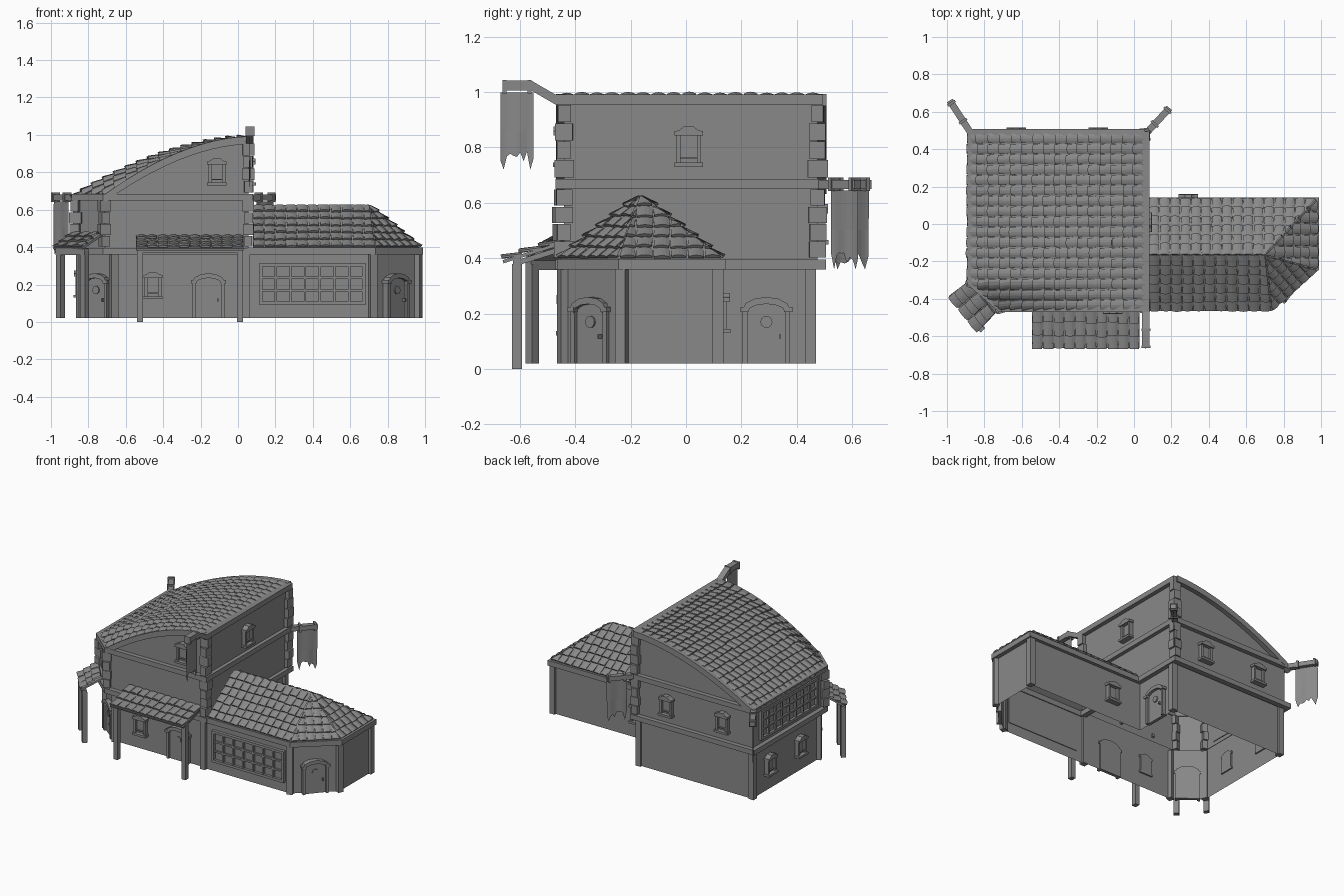
import bpy, bmesh, math, random
from mathutils import Vector as V, Matrix as M

if "Cube" in bpy.data.objects:
    bpy.data.objects.remove(bpy.data.objects["Cube"])
random.seed(4)
R = random.uniform
GREY = bpy.data.materials.new("dark_grey")
GREY.diffuse_color = (.25, .25, .25, 1)
GREY.use_nodes = True
GREY.node_tree.nodes["Principled BSDF"].inputs["Base Color"].default_value = GREY.diffuse_color

def finish(name, bm, normals=True):
    if normals:
        bmesh.ops.recalc_face_normals(bm, faces=bm.faces)
    me = bpy.data.meshes.new(name)
    bm.to_mesh(me); bm.free()
    me.materials.append(GREY)
    ob = bpy.data.objects.new(name, me)
    bpy.context.collection.objects.link(ob)
    return ob

def frame(x, y, z, deg=0):
    return M.Translation((x, y, z)) @ M.Rotation(math.radians(deg), 4, 'Z')

def loft(bm, a, b):
    va, vb = [bm.verts.new(p) for p in a], [bm.verts.new(p) for p in b]
    n = len(va)
    for i in range(n):
        bm.faces.new((va[i], va[(i+1) % n], vb[(i+1) % n], vb[i]))
    bm.faces.new(va[::-1]); bm.faces.new(vb)

def prism(bm, pts, y0, y1, m):
    loft(bm, [m @ V((x, y0, z)) for x, z in pts], [m @ V((x, y1, z)) for x, z in pts])

def box(bm, x0, x1, y0, y1, z0, z1, m=M()):
    prism(bm, [(x0, z0), (x1, z0), (x1, z1), (x0, z1)], y0, y1, m)

def band(name, pts, w, h, closed=False):
    """Timber of width w and depth h below a path, mitred at the corners."""
    pts = [V(p) for p in pts]; n = len(pts); bm = bmesh.new(); rings = []
    for i, p in enumerate(pts):
        d = []
        for j, k in ((i-1, i), (i, i+1)):
            if closed or (j >= 0 and k < n):
                e = pts[k % n] - pts[j % n]
                d.append(V((-e.y, e.x, 0)).normalized())
        m = (d[0]+d[-1]) / (1+d[0].dot(d[-1])) * w/2
        dn = V((0, 0, -h))
        rings.append([bm.verts.new(q) for q in (p+m, p-m, p-m+dn, p+m+dn)])
    for i in range(n if closed else n-1):
        a, b = rings[i], rings[(i+1) % n]
        for k in range(4):
            bm.faces.new((a[k], a[(k+1) % 4], b[(k+1) % 4], b[k]))
    if not closed:
        bm.faces.new(rings[0]); bm.faces.new(rings[-1])
    return finish(name, bm)

def walls(name, pts, z0, top, closed=True, n=12):
    bm = bmesh.new()
    for i in range(len(pts) if closed else len(pts)-1):
        a, b = V(pts[i]), V(pts[(i+1) % len(pts)])
        for k in range(n):
            p, q = a.lerp(b, k/n), a.lerp(b, (k+1)/n)
            bm.faces.new([bm.verts.new(c) for c in ((*p, z0), (*q, z0), (*q, top(*q)), (*p, top(*p)))])
    bmesh.ops.remove_doubles(bm, verts=bm.verts, dist=1e-5)
    finish(name, bm, False)

def tiles(name, surf, cols, rows, clips=()):
    """Overlapping arched tiles; u runs across and v runs down the slope."""
    bm = bmesh.new(); e = 1e-3
    for r in range(rows):
        for c in range(cols):
            g, j, sk = R(.02, .06), R(0, .004), R(-.04, .04)
            ends = []
            for v, lift, s in ((r/rows, .001, -sk), (min((r+1.06+R(-.1, .08))/rows, 1.005), .011+j, sk)):
                ring = []
                for k, h in enumerate((0, .005, .007, .005, 0, -.007, -.007)):
                    f = k/4 if k < 5 else (1 if k == 5 else 0)
                    u = (c+g+(1-2*g)*f+s)/cols
                    p = surf(u, v)
                    nn = (surf(u+e, v)-p).cross(surf(u, v-e)-p).normalized()
                    ring.append(p + nn*(1 if nn.z > 0 else -1)*(h+lift))
                ends.append(ring)
            loft(bm, *ends)
    bmesh.ops.recalc_face_normals(bm, faces=bm.faces)
    for co, no in clips:
        bmesh.ops.bisect_plane(bm, geom=bm.verts[:]+bm.edges[:]+bm.faces[:], plane_co=co, plane_no=no, clear_outer=True)
    finish(name, bm, False)

def roof_face(name, a, b, tb, ta, rows, tw=.057):
    a, b, tb, ta = map(V, (a, b, tb, ta))
    U = (b-a).normalized(); n = U.cross(ta-a).normalized(); S = n.cross(U)
    L = (ta-a).dot(S); us = [(p-a).dot(U) for p in (a, b, ta, tb)]
    lo, hi = min(us), max(us); mid = (a+b+ta+tb)/4; clips = []
    for p, q in ((a, ta), (b, tb)):
        no = (q-p).cross(n)
        clips.append((p, no if (mid-p).dot(no) < 0 else -no))
    tiles(name+"_tiles", lambda u, v: a+U*(lo+(hi-lo)*u)+S*L*(1-v), max(2, round((hi-lo)/tw)), rows, clips)
    bm = bmesh.new()
    loop = [a, b, tb, ta] if (tb-ta).length > 1e-4 else [a, b, ta]
    loft(bm, [p-n*.012 for p in loop], loop)
    finish(name+"_boards", bm)

# Main roof surface: curved pitch whose eave is cut back at the front left corner
XR = .06
def roofz(x, y):
    x0 = -.89 + max(0, min(1, (-.31-y)/.15))*.17
    t = max(0, min(1, (x-x0)/(XR-x0)))
    return .66 + .322*(1-(1-t)**1.8)
cut = (V((-.895, -.31, 0)), V((-.15, -.18, 0)))
def surf(u, v):
    x, y = XR-.95*v, .485-.945*u
    return V((x, y, roofz(x, y)))
tiles("main_roof_tiles", surf, 17, 16, [cut])
bm = bmesh.new()
g = [[bm.verts.new(surf(i/20, j/20)) for j in range(21)] for i in range(21)]
for i in range(20):
    for j in range(20):
        bm.faces.new((g[i][j], g[i][j+1], g[i+1][j+1], g[i+1][j]))
bmesh.ops.bisect_plane(bm, geom=bm.verts[:]+bm.edges[:]+bm.faces[:], plane_co=cut[0], plane_no=cut[1], clear_outer=True)
finish("main_roof_boards", bm)

# Wall shells; the ground floor is open towards the wing
upper = [(-.71, -.44), (.055, -.44), (.055, .475), (-.86, .475), (-.86, -.31)]
ground = [(.05, .12), (.05, .455), (-.84, .455), (-.84, -.29), (-.66, -.43), (.05, -.43)]
wing = [(.05, -.44), (.72, -.44), (.96, -.23), (.96, .12), (.05, .12)]
walls("upper_walls", upper, .38, lambda x, y: roofz(x, y)-.005)
walls("ground_walls", ground, .02, lambda x, y: .38, False)
walls("wing_walls", wing, .02, lambda x, y: .38, False)

# Timber bands, gable trims and ridge beam with its raised front arm
ring = [(-.715, -.452), (.062, -.452), (.062, .487), (-.872, .487), (-.872, -.315)]
for nm, z in (("floor_beam", .395), ("eave_beam", .685)):
    band(nm, [(x, y, z) for x, y in ring], .038, .035, True)
band("wing_eave_beam", [(.05, -.45, .397), (.73, -.45, .397), (.973, -.237, .397), (.973, .127, .397), (.05, .127, .397)], .032, .037)
for nm, y, x0 in (("front_gable_trim", -.452, -.72), ("back_gable_trim", .49, -.885)):
    band(nm, [(x0+(XR-x0)*i/12, y, roofz(x0+(XR-x0)*i/12, y)+.01) for i in range(13)], .035, .042)
band("ridge_beam", [(.063, .495, .99), (.063, -.47, .99), (.063, -.56, 1.042), (.063, -.655, 1.042)], .042, .036)
band("back_left_arm", [(-.875, .49, .682), (-.985, .66, .682)], .036, .032)
band("back_right_arm", [(.07, .49, .682), (.19, .62, .682)], .036, .032)

# Corner posts of the ground floor and wing
bm = bmesh.new()
for x, y, a in [(-.665, -.43, 20), (.045, -.445, 0), (.05, .45, 0), (-.84, .45, 0), (-.84, -.29, -65),
                (.72, -.44, 20), (.96, -.23, 65), (.96, .115, 0)]:
    box(bm, -.02, .02, -.02, .02, .02, .37, frame(x, y, 0, a))
finish("corner_posts", bm)

# Corner stones on the upper storeys
bm = bmesh.new()
for x, y, a, spans in [(.055, -.44, 0, 2), (.055, .475, 0, 2), (-.715, -.445, 20, 1), (-.865, -.312, 70, 1)]:
    for z0, z1 in ((.40, .65), (.69, .955))[:spans]:
        n = 4; h = (z1-z0)/n
        for i in range(n):
            w, d = ((.03, .024) if i % 2 else (.023, .032))
            w += R(-.003, .003); d += R(-.004, .006)
            box(bm, -w, w, -d, d, z0+h*i+.002, z0+h*(i+1)-.002, frame(x, y, 0, a+R(-5, 5)))
finish("corner_stones", bm)

# Cloth banners with ragged hems
def banner(name, a, b, z0, z1):
    a, b = V(a), V(b); n = 10; bm = bmesh.new(); rows = []
    for i in range(n+1):
        p = a.lerp(b, i/n); s = V((-(b-a).y, (b-a).x)).normalized()
        q = p + s*.003*math.sin(i*.9)
        low = z0 + (0 if i in (1, 9) else R(.02, .065))
        rows.append([bm.verts.new(c) for c in ((*p, z1), (*q, (z0+z1)/2), (*q, low))])
    for i in range(n):
        for k in range(2):
            bm.faces.new((rows[i][k], rows[i+1][k], rows[i+1][k+1], rows[i][k+1]))
    finish(name, bm)
    bm = bmesh.new()
    ang = math.degrees(math.atan2(b.y-a.y, b.x-a.x))
    for t in (.12, .88):
        p = a.lerp(b, t)
        box(bm, -.007, .007, -.024, .024, z1-.003, z1+.046, frame(p.x, p.y, 0, ang))
    finish(name+"_straps", bm)
banner("front_banner", (.063, -.67), (.063, -.55), .72, .998)
banner("back_left_banner", (-.905, .535), (-.985, .66), .36, .645)
banner("back_right_banner", (.10, .523), (.19, .62), .36, .645)

# Small windows
def window(name, m):
    bm = bmesh.new()
    box(bm, -.036, .036, -.012, .01, .015, .125, m)
    for s in (-1, 1):
        box(bm, min(s*.03, s*.045), max(s*.03, s*.045), -.028, .01, .012, .12, m)
    box(bm, -.052, .052, -.04, .01, 0, .015, m)
    box(bm, -.03, .03, -.022, 0, .028, .035, m)
    prism(bm, [(-.052, .112), (.052, .112), (.052, .128), (.034, .132), (.018, .145), (-.018, .145), (-.034, .132), (-.052, .128)], -.038, .01, m)
    finish(name, bm)
for i, a in enumerate([(-.455, -.43, .122, 0), (-.113, -.44, .73, 0), (.055, .01, .73, 90), (-.63, .475, .45, 180),
                       (-.19, .475, .45, 180), (.29, .12, .13, 180), (-.84, .27, .13, -90), (-.84, -.07, .13, -90)]):
    window("window_%d" % i, frame(*a))

# Arched doors with round light and handle
def door(name, m, w=.086):
    def arch(r, z, h):
        return [(r*math.cos(math.pi*k/6), z+h*math.sin(math.pi*k/6)) for k in range(7)]
    bm = bmesh.new(); r = w-.018
    prism(bm, [(-r, 0), (r, 0)] + arch(r, .185, .03), -.012, .01, m)
    for s in (-1, 1):
        box(bm, min(s*r, s*w), max(s*r, s*w), -.026, .01, 0, .19, m)
    prism(bm, arch(w, .195, .045)+arch(r, .185, .03)[::-1], -.032, .01, m)
    for s in (-1, 1):
        box(bm, min(s*(w-.022), s*(w+.008)), max(s*(w-.022), s*(w+.008)), -.034, .01, .186, .204, m)
    prism(bm, [(.022*math.cos(k*math.pi/5), .15+.022*math.sin(k*math.pi/5)) for k in range(10)], -.019, 0, m)
    box(bm, .045, .053, -.03, 0, .09, .105, m)
    finish(name, bm)
door("front_door", frame(-.158, -.43, .02))
door("side_door", frame(.05, .29, .02, 90))
door("wing_door", frame(.84, -.335, .02, 48.8))
door("corner_door", frame(-.75, -.36, .02, -37.9), .08)

# Wide lattice windows
def lattice(name, m, w, h, nx, nz):
    bm = bmesh.new()
    box(bm, -w/2, w/2, -.004, .005, 0, h, m)
    for s in (-1, 1):
        box(bm, s*w/2-.009, s*w/2+.009, -.022, .005, 0, h, m)
    for z in (0, h):
        box(bm, -w/2-.009, w/2+.009, -.022, .005, z-.009, z+.009, m)
    for i in range(1, nx):
        box(bm, -w/2+w*i/nx-.006, -w/2+w*i/nx+.006, -.018, 0, 0, h, m)
    for i in range(1, nz):
        box(bm, -w/2, w/2, -.017, 0, h*i/nz-.006, h*i/nz+.006, m)
    finish(name, bm)
lattice("wing_front_window", frame(.398, -.44, .1), .55, .205, 7, 3)
lattice("left_upper_window", frame(-.86, .09, .435, -90), .62, .19, 8, 3)

# Wing roof: hipped end over the cut corner
z, t = .397, .622
A, B, C, D, E = (.08, -.455, z), (.732, -.455, z), (.972, -.242, z), (.972, .128, z), (.08, .128, z)
R0, R1 = (.08, -.165, t), (.70, -.165, t)
roof_face("wing_roof_front", A, B, R1, R0, 6)
roof_face("wing_roof_corner", B, C, R1, R1, 6)
roof_face("wing_roof_end", C, D, R1, R1, 6)
roof_face("wing_roof_back", D, E, R0, R1, 6)

# Front porch and corner porch
roof_face("front_porch", (-.545, -.662, .393), (.03, -.662, .393), (.03, -.45, .46), (-.545, -.45, .46), 3)
roof_face("corner_porch", (-.99, -.385, .397), (-.835, -.575, .397), (-.72, -.455, .478), (-.885, -.305, .478), 3, .08)
band("front_porch_beam", [(-.54, -.61, .4), (.025, -.61, .4)], .03, .03)
band("corner_porch_beam", [(-.965, -.395, .392), (-.81, -.57, .392)], .03, .034)
bm = bmesh.new()
for x, y, a, z0 in [(-.525, -.61, 0, 0), (.01, -.61, 0, 0), (-.95, -.41, 45, .02), (-.82, -.555, 45, .02)]:
    box(bm, -.016, .016, -.018, .018, z0, .38, frame(x, y, 0, a))
for x in (-.525, -.26, .01):
    loft(bm, [V((x+s*.01, -.62, q)) for s, q in ((-1, .37), (1, .37), (1, .39), (-1, .39))],
         [V((x+s*.01, -.43, q)) for s, q in ((-1, .43), (1, .43), (1, .45), (-1, .45))])
finish("porch_posts", bm)
